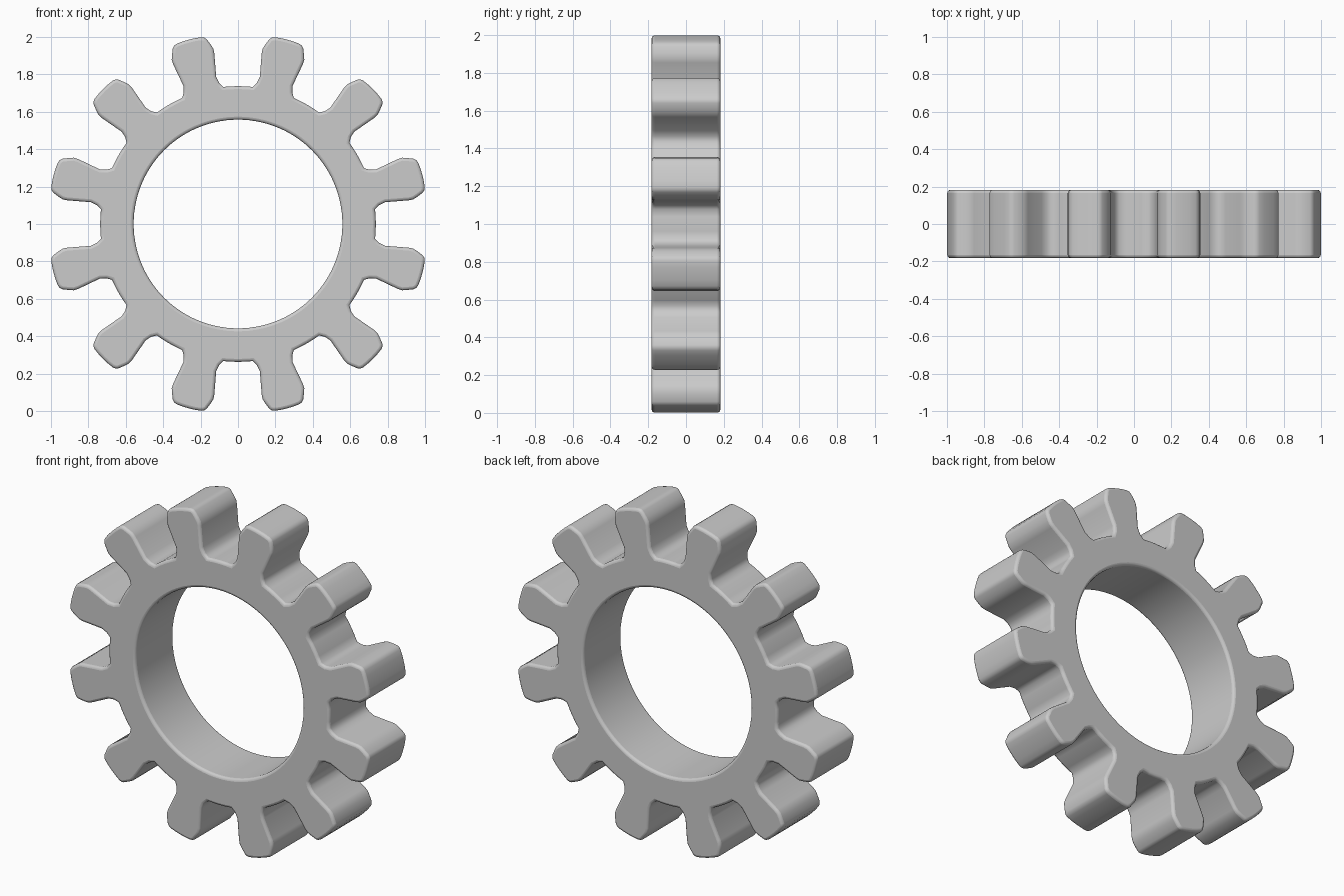
import bpy, bmesh, math
from mathutils import Vector

if "Cube" in bpy.data.objects:
    bpy.data.objects.remove(bpy.data.objects["Cube"])

TEETH = 12
R_IN, R_ROOT, HALF = 0.558, 0.737, 0.182

# tooth half outline above the root: (radial, tangential)
SIDE = [(0.755, 0.098), (0.79, 0.091), (0.915, 0.114), (0.94, 0.115),
        (0.962, 0.108), (0.999, 0.093), (1.010, 0.082), (1.0155, 0.068), (1.019, 0.035)]
OUTLINE = [(r, -t) for r, t in SIDE] + [(1.02, 0)] + [(r, t) for r, t in reversed(SIDE)]
# ring divisions inside one tooth pitch, in degrees; +-8.9 is the tooth foot
DIVS = [-15, -12, -8.9, -4.5, 0, 4.5, 8.9, 12]

bm = bmesh.new()


def polar(radius, angle):
    return bm.verts.new((radius * math.cos(angle), -HALF, radius * math.sin(angle)))


# flat ring
angles = [math.radians(15 + 30 * k + d) for k in range(TEETH) for d in DIVS]
inner = [polar(R_IN, a) for a in angles]
root = [polar(R_ROOT, a) for a in angles]
n = len(angles)
for i in range(n):
    j = (i + 1) % n
    bm.faces.new((inner[i], root[i], root[j], inner[j]))

# flat teeth, sharing the ring's rim
for k in range(TEETH):
    a = math.radians(15 + 30 * k)
    radial = Vector((math.cos(a), 0, math.sin(a)))
    tangent = Vector((-math.sin(a), 0, math.cos(a)))
    tip = [bm.verts.new(radial * r + tangent * t + Vector((0, -HALF, 0))) for r, t in OUTLINE]
    foot = root[k * len(DIVS) + 2:k * len(DIVS) + 7]
    bm.faces.new([foot[0]] + tip + foot[:0:-1])

# thickness
bmesh.ops.recalc_face_normals(bm, faces=bm.faces)
ext = bmesh.ops.extrude_face_region(bm, geom=bm.faces[:], use_keep_orig=True)
bmesh.ops.translate(bm, vec=(0, 2 * HALF, 0),
                    verts=[g for g in ext["geom"] if isinstance(g, bmesh.types.BMVert)])
bmesh.ops.recalc_face_normals(bm, faces=bm.faces)

mesh = bpy.data.meshes.new("gear_wheel")
bm.to_mesh(mesh)
bm.free()
gear = bpy.data.objects.new("gear_wheel", mesh)
bpy.context.collection.objects.link(gear)
gear.location.z = 1.0

# softened rims
bev = gear.modifiers.new("rounded_rims", "BEVEL")
bev.width = 0.016
bev.segments = 3
bev.limit_method = "ANGLE"
bev.angle_limit = math.radians(60)

bpy.context.view_layer.objects.active = gear
gear.select_set(True)
bpy.ops.object.shade_smooth_by_angle(angle=math.radians(50))
